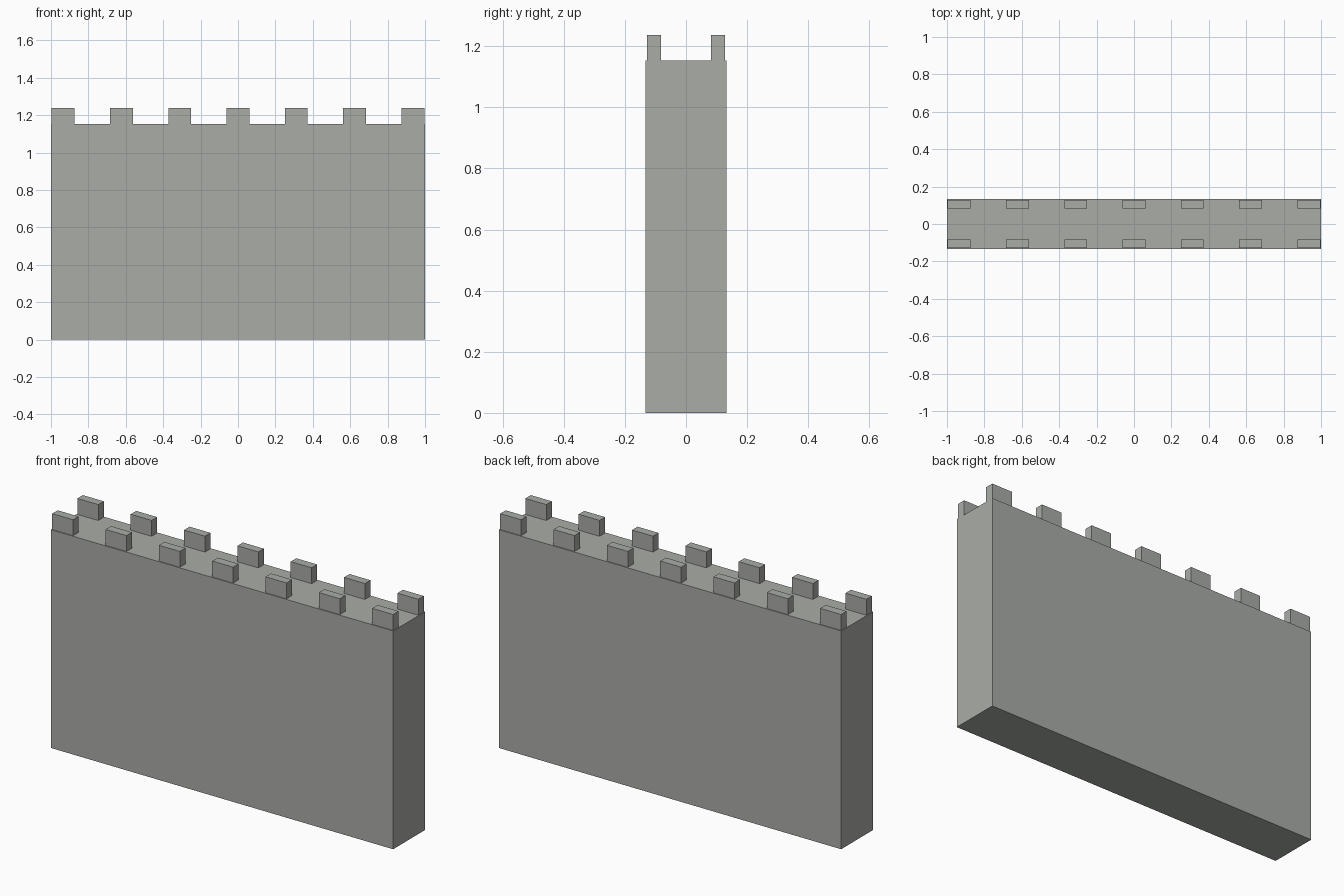
import bpy

if "Cube" in bpy.data.objects:
    bpy.data.objects.remove(bpy.data.objects["Cube"])

# Single stone colour
stone = bpy.data.materials.new("stone grey")
stone.diffuse_color = (0.40, 0.415, 0.39, 1.0)
stone.use_nodes = True
stone.node_tree.nodes["Principled BSDF"].inputs["Base Color"].default_value = stone.diffuse_color

WALL_TOP = 1.153
MERLON_TOP = 1.237


def box(name, x, y, z):
    """Flat-faced box from (min, max) ranges on each axis."""
    bpy.ops.mesh.primitive_cube_add(
        size=1, location=[(r[0] + r[1]) / 2 for r in (x, y, z)])
    ob = bpy.context.object
    ob.name = name
    ob.scale = [r[1] - r[0] for r in (x, y, z)]
    bpy.ops.object.transform_apply(location=False, rotation=False, scale=True)
    ob.data.materials.append(stone)
    return ob


# Main wall slab
box("wall", (-1, 1), (-0.133, 0.133), (0, WALL_TOP))

# Seven merlons along each long edge, set just inside the wall faces
for side, y in (("front", (-0.128, -0.082)), ("back", (0.082, 0.128))):
    for i in range(7):
        cx = (i - 3) * 0.3117
        box(f"{side}_merlon_{i + 1}", (cx - 0.061, cx + 0.061), y,
            (WALL_TOP, MERLON_TOP))
